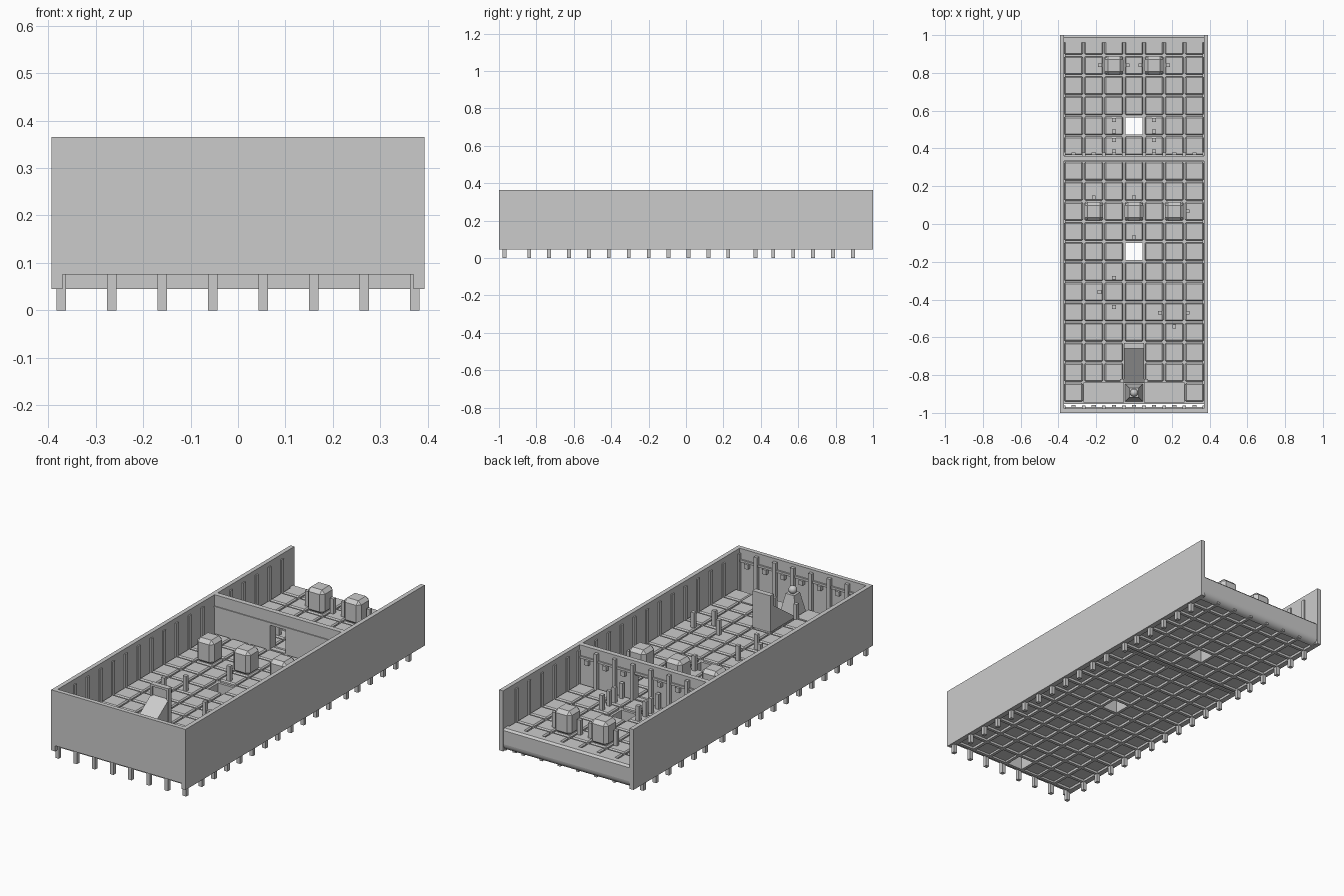
import bpy, bmesh, math
from mathutils import Matrix, Vector

if "Cube" in bpy.data.objects:
    bpy.data.objects.remove(bpy.data.objects["Cube"])

P = 0.1065                                   # tile pitch
XS = [(-3.5 + i) * P for i in range(8)]      # column lines
YF = [-0.945 + i * P for i in range(13)]     # front deck row lines
YB = [0.36 + i * P for i in range(7)]        # rear deck row lines
FLOOR = 0.165


def finish(name, bm):
    bmesh.ops.recalc_face_normals(bm, faces=bm.faces)
    me = bpy.data.meshes.new(name)
    bm.to_mesh(me)
    bm.free()
    ob = bpy.data.objects.new(name, me)
    bpy.context.collection.objects.link(ob)
    return ob


def boxes(name, items, bevel=0, segments=1):
    """items: (x0, x1, y0, y1, z0, z1)"""
    bm = bmesh.new()
    for x0, x1, y0, y1, z0, z1 in items:
        m = (Matrix.Translation(((x0 + x1) / 2, (y0 + y1) / 2, (z0 + z1) / 2))
             @ Matrix.Diagonal((x1 - x0, y1 - y0, z1 - z0, 1)))
        bmesh.ops.create_cube(bm, size=1, matrix=m)
    ob = finish(name, bm)
    if bevel:
        mod = ob.modifiers.new("bevel", 'BEVEL')
        mod.width, mod.segments = bevel, segments
    return ob


def prism(name, profile, x0, x1):
    """Extrude a (y, z) profile along x."""
    bm = bmesh.new()
    f = bm.faces.new([bm.verts.new((x0, y, z)) for y, z in profile])
    ext = bmesh.ops.extrude_face_region(bm, geom=[f])
    bmesh.ops.translate(bm, vec=(x1 - x0, 0, 0),
                        verts=[v for v in ext["geom"] if isinstance(v, bmesh.types.BMVert)])
    return finish(name, bm)


def column(x, y, w, z0, z1):
    return (x - w / 2, x + w / 2, y - w / 2, y + w / 2, z0, z1)


# Side walls
for s, n in ((-1, "left_wall"), (1, "right_wall")):
    a, b = sorted((s * 0.37, s * 0.393))
    boxes(n, [(a, b, -1, 1, 0.045, 0.365)])

# Front wall, and partition with a doorway
boxes("front_wall", [(-0.37, 0.373, -1, -0.977, 0.075, 0.365)])
boxes("partition", [(-0.37, -0.045, 0.333, 0.36, 0.05, 0.365),
                    (0.045, 0.37, 0.333, 0.36, 0.05, 0.365),
                    (-0.045, 0.045, 0.333, 0.36, 0.05, FLOOR),
                    (-0.045, 0.045, 0.333, 0.36, 0.29, 0.365)])

# Rails and small brackets on the cross walls
boxes("wall_rails", [(-0.37, 0.37, -0.979, -0.968, 0.298, 0.31),
                     (-0.37, 0.37, 0.358, 0.367, 0.298, 0.31),
                     (-0.37, 0.37, 0.328, 0.335, 0.298, 0.306)])
brackets = []
for y in (-0.968, 0.368):
    for i in range(7):
        if not (y > 0 and i == 3):
            brackets.append(column((XS[i] + XS[i + 1]) / 2, y, 0.022, 0.275, 0.3))
boxes("wall_brackets", brackets)

# Rib posts along the side walls reaching the ground
rib_y = YF[1:] + YB[1:6]
rib_y = [y for y in rib_y if abs(y - 0.333) > 0.01]
boxes("side_ribs", [column(x, y, 0.02, 0, 0.34)
                    for x in (XS[0], XS[7]) for y in rib_y + [-0.97, 0.372]])
# Rib posts on the front wall and behind the partition
boxes("front_ribs", [column(x, -0.97, 0.02, 0, 0.35) for x in XS[1:7]])
boxes("partition_ribs", [column(x, 0.37, 0.018, 0.05, 0.35) for x in XS[1:7]])

# Deck tiles, skipping holes, plain slabs and the lever opening
tiles = []
for rows, deck in ((YF, 0), (YB, 1)):
    for j in range(len(rows) - 1):
        for i in range(7):
            if (deck, j, i) in ((0, 7, 3), (1, 1, 3)):
                continue
            if deck == 0 and j == 0 and 1 <= i <= 5:
                continue
            g = 0.0045
            y1 = min(rows[j + 1] - g, 0.985)
            tiles.append((XS[i] + g, XS[i + 1] - g, rows[j] + g, y1, 0.055, FLOOR))
boxes("deck_tiles", tiles, 0.006)
boxes("plain_slabs", [(XS[a], XS[b], YF[0], YF[1], 0.055, FLOOR)
                      for a, b in ((1, 3), (4, 6))])

# Beam lattice between and under the tiles
h = 0.008
beams = [(XS[0], XS[7], y - h, y + h, 0.045, 0.15) for y in YF + YB[:6]]
for x in XS:
    beams.append((x - h, x + h, YF[0], YF[-1], 0.045, 0.15))
    beams.append((x - h, x + h, YB[0], 0.985, 0.045, 0.15))
boxes("beam_lattice", beams)

# Rounded skirt closing the rear deck edge
arc = [(0.96 + 0.038 * math.sin(t), 0.083 - 0.038 * math.cos(t))
       for t in [k * math.pi / 12 for k in range(7)]]
skirt = prism("rear_skirt", arc + [(0.998, 0.155), (0.988, FLOOR), (0.96, FLOOR)], -0.37, 0.37)
for p in skirt.data.polygons:
    p.use_smooth = abs(p.normal.x) < 0.5 and p.center.z < 0.09

# Bevelled crates, each filling one tile
boxes("crates", [(x - 0.05, x + 0.05, y - 0.05, y + 0.05, FLOOR - 0.005, 0.288)
                 for x, y in ((-P, 0.839), (P, 0.839), (-2 * P, 0.067),
                              (0, 0.067), (2 * P, 0.067))], 0.018)

# Short pegs standing on the deck
pegs = [(-0.18, 0.84), (-0.033, 0.84), (0.033, 0.84), (0.18, 0.84),
        (-0.213, 0.14), (0, 0.14), (0.285, 0.067), (0, -0.072),
        (-P, -0.285), (-0.182, -0.36), (-P, -0.44),
        (0.137, -0.47), (0.285, -0.47), (0.213, -0.543),
        (-0.064, -0.83), (0.064, -0.83)]
pegs += [(s * P, y) for s in (-1, 1) for y in (0.55, 0.49, 0.445, 0.385)]
boxes("deck_pegs", [column(x, y, 0.02, FLOOR - 0.005, 0.245) for x, y in pegs])

# Upright panel with a raised frame, and the ramp behind it
boxes("upright_panel", [(-0.053, 0.053, -0.652, -0.63, FLOOR, 0.358)])
boxes("panel_frame", [(-0.053, -0.042, -0.658, -0.65, FLOOR, 0.358),
                      (0.042, 0.053, -0.658, -0.65, FLOOR, 0.358),
                      (-0.042, 0.042, -0.658, -0.65, 0.346, 0.358)])
prism("ramp", [(-0.652, FLOOR), (-0.652, 0.3), (-0.838, FLOOR + 0.005), (-0.838, FLOOR)],
      -0.052, 0.052)

# Pedestal with a ball on top
bm = bmesh.new()
bmesh.ops.create_cone(bm, cap_ends=True, segments=4, radius1=0.066, radius2=0.035, depth=0.11,
                      matrix=Matrix.Translation((0, -0.893, 0.205))
                      @ Matrix.Rotation(math.pi / 4, 4, 'Z'))
finish("pedestal", bm)
bm = bmesh.new()
bmesh.ops.create_uvsphere(bm, u_segments=16, v_segments=10, radius=0.021,
                          matrix=Matrix.Translation((0, -0.893, 0.277)))
for f in bm.faces:
    f.smooth = True
finish("ball", bm)
